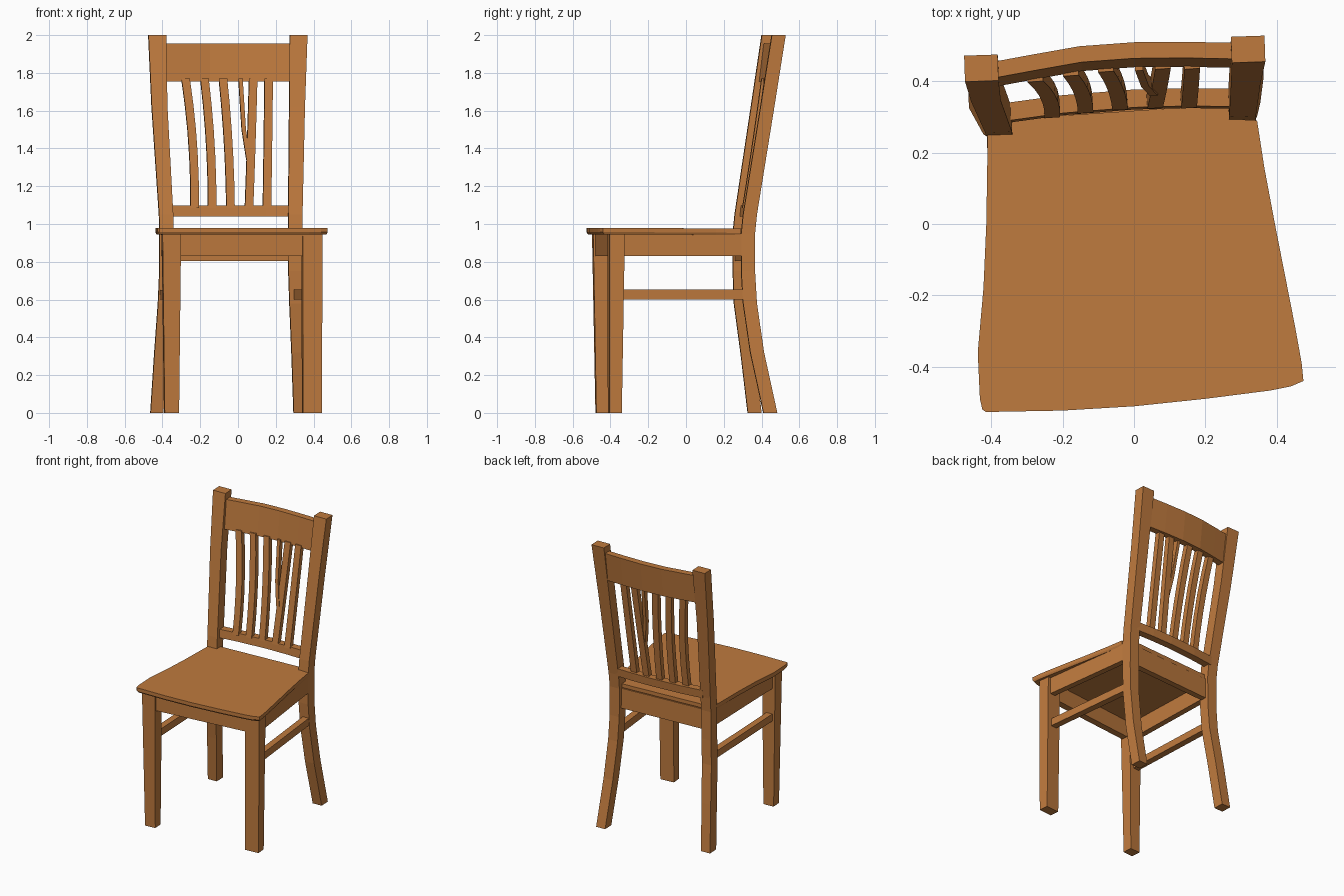
import bpy, bmesh, math
from mathutils import Vector

wood = bpy.data.materials.new("warm oak wood")
wood.diffuse_color = (0.52, 0.195, 0.048, 1)


def finish(name, bm):
    bmesh.ops.recalc_face_normals(bm, faces=bm.faces)
    me = bpy.data.meshes.new(name)
    bm.to_mesh(me)
    bm.free()
    me.materials.append(wood)
    ob = bpy.data.objects.new(name, me)
    bpy.context.collection.objects.link(ob)
    return ob


def loft(name, rings):
    """Skin a list of equal-length point rings and cap both ends."""
    bm = bmesh.new()
    rows = [[bm.verts.new(p) for p in r] for r in rings]
    n = len(rows[0])
    for a, b in zip(rows, rows[1:]):
        for i in range(n):
            bm.faces.new((a[i], a[(i + 1) % n], b[(i + 1) % n], b[i]))
    bm.faces.new(rows[0])
    bm.faces.new(rows[-1])
    return finish(name, bm)


def post(name, stations, yaw):
    """Upright bar: stations are (x, y, z, width, depth)."""
    c, s = math.cos(math.radians(yaw)), math.sin(math.radians(yaw))
    rings = []
    for x, y, z, w, d in stations:
        rings.append([(x + c * u * w / 2 - s * v * d / 2, y + s * u * w / 2 + c * v * d / 2, z)
                      for u, v in ((-1, -1), (1, -1), (1, 1), (-1, 1))])
    return loft(name, rings)


def rail(name, path, z0, z1, thick, lean=0.0):
    """Horizontal bar along a plan path; lean shifts the top edge backwards."""
    pts = [Vector(p) for p in path]
    rings = []
    for i, p in enumerate(pts):
        t = (pts[min(i + 1, len(pts) - 1)] - pts[max(i - 1, 0)]).normalized()
        n = Vector((-t.y, t.x)) * thick / 2
        rings.append([(p.x - n.x, p.y - n.y, z0), (p.x + n.x, p.y + n.y, z0),
                      (p.x + n.x, p.y + n.y + lean, z1), (p.x - n.x, p.y - n.y + lean, z1)])
    return loft(name, rings)


# seat: slightly skewed board with a small rounded lower edge
outline = [(-0.415, -0.527), (-0.2, -0.523), (0, -0.511), (0.2, -0.49), (0.38, -0.467),
           (0.44, -0.455), (0.475, -0.44), (0.47, -0.39), (0.452, -0.29), (0.395, 0),
           (0.365, 0.16), (0.345, 0.29), (0.27, 0.295), (0.265, 0.335), (-0.34, 0.295),
           (-0.345, 0.255), (-0.41, 0.25), (-0.414, 0), (-0.422, -0.18), (-0.438, -0.36),
           (-0.432, -0.49), (-0.425, -0.52)]


def seat_ring(z, k):
    return [(x * k, y * k, z - 0.008 * max(0, y + 0.2)) for x, y in outline]


loft("seat", [seat_ring(0.945, 0.985), seat_ring(0.957, 1), seat_ring(0.979, 1)])

# rear legs running up into the back posts
right_x = [0.328, 0.318, 0.308, 0.303, 0.302, 0.303, 0.312, 0.320]
left_x = [-0.430, -0.408, -0.388, -0.380, -0.379, -0.381, -0.416, -0.428]
right_y = [0.446, 0.376, 0.338, 0.328, 0.328, 0.338, 0.430, 0.490]
left_y = [0.363, 0.325, 0.290, 0.284, 0.284, 0.294, 0.380, 0.437]
heights = [0, 0.32, 0.58, 0.75, 0.95, 1.05, 1.62, 2.0]
widths = [0.068, 0.07, 0.072, 0.073, 0.074, 0.075, 0.083, 0.094]
for side, xs, ys in (("left", left_x, left_y), ("right", right_x, right_y)):
    post(f"rear_post_{side}",
         [(x, y, z, w, 0.073) for x, y, z, w in zip(xs, ys, heights, widths)], 2)

# tapered front legs
post("front_leg_left", [(-0.352, -0.444, 0, 0.076, 0.066), (-0.353, -0.452, 0.95, 0.098, 0.085)], 4)
post("front_leg_right", [(0.391, -0.377, 0, 0.1, 0.066), (0.392, -0.369, 0.95, 0.106, 0.082)], 5)

# aprons under the seat
rail("front_apron", [(-0.33, -0.46), (0.36, -0.385)], 0.83, 0.95, 0.045)
rail("rear_apron", [(-0.365, 0.278), (0.29, 0.322)], 0.805, 0.945, 0.04)
rail("left_apron", [(-0.365, -0.43), (-0.385, 0.27)], 0.83, 0.95, 0.04)
rail("right_apron", [(0.405, -0.36), (0.318, 0.31)], 0.83, 0.95, 0.04)

# side stretchers
rail("left_stretcher", [(-0.36, -0.44), (-0.392, 0.285)], 0.6, 0.65, 0.045)
rail("right_stretcher", [(0.39, -0.36), (0.315, 0.33)], 0.6, 0.652, 0.045)

# curved back rails
rail("top_rail", [(-0.41, 0.404), (-0.28, 0.428), (-0.15, 0.451), (0, 0.462), (0.15, 0.463),
                  (0.3, 0.46)], 1.755, 1.955, 0.045, 0.025)
rail("lower_rail", [(-0.36, 0.308), (-0.2, 0.33), (0, 0.346), (0.15, 0.35), (0.29, 0.348)],
     1.04, 1.097, 0.05, 0.006)


# back slats, gently bowed: (bottom x, middle x, top x)
def slat(name, x0, x1, x2, w=0.044):
    stations = []
    for i in range(6):
        t = i / 5
        x = (1 - t) * (1 - 2 * t) * x0 + 4 * t * (1 - t) * x1 + t * (2 * t - 1) * x2
        y = 0.343 - 0.25 * min(0, x - 0.1) ** 2 + 0.11 * t
        stations.append((x, y, 1.085 + 0.685 * t, w, 0.036))
    post(name, stations, 4)


for i, xs in enumerate([(-0.23, -0.24, -0.278), (-0.137, -0.147, -0.178), (-0.04, -0.052, -0.08),
                        (0.058, 0.07, 0.08), (0.153, 0.158, 0.162)]):
    slat(f"back_slat_{i + 1}", *xs)

# thin branch splitting off the fourth slat
post("slat_branch", [(0.055, 0.376, 1.34, 0.022, 0.034), (0.03, 0.402, 1.5, 0.022, 0.034),
                     (0.013, 0.447, 1.77, 0.022, 0.034)], 4)
